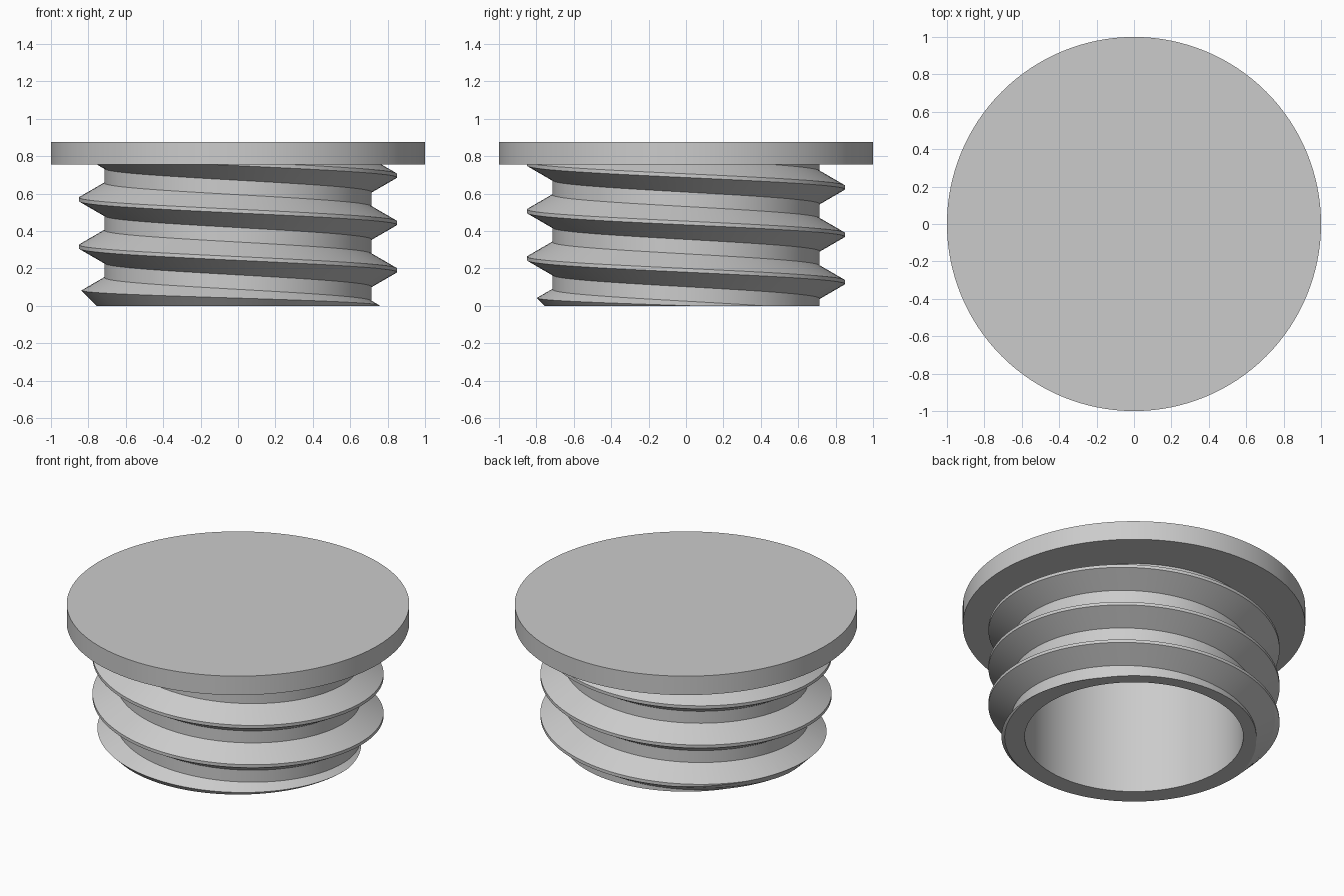
import bpy
import bmesh
from math import cos, sin, pi, tan, radians

SEGMENTS = 128
PITCH, CREST_Z = 0.253, 0.19
ROOT_R, CREST_R, BORE_R = 0.715, 0.85, 0.638
CAP_BOTTOM, CAP_TOP = 0.755, 0.877

if "Cube" in bpy.data.objects:
    bpy.data.objects.remove(bpy.data.objects["Cube"], do_unlink=True)

grey = bpy.data.materials.new("plain grey")
grey.use_nodes = True
grey.diffuse_color = (0.6, 0.6, 0.6, 1)
grey.node_tree.nodes["Principled BSDF"].inputs["Base Color"].default_value = (0.6, 0.6, 0.6, 1)


def finish(bm, name):
    bmesh.ops.recalc_face_normals(bm, faces=bm.faces)
    mesh = bpy.data.meshes.new(name)
    bm.to_mesh(mesh)
    bm.free()
    mesh.materials.append(grey)
    ob = bpy.data.objects.new(name, mesh)
    bpy.context.collection.objects.link(ob)
    return ob


def activate(ob):
    bpy.ops.object.select_all(action="DESELECT")
    ob.select_set(True)
    bpy.context.view_layer.objects.active = ob


def polar(r, angle, z):
    return (r * cos(angle), r * sin(angle), z)


def ring_solid(name, profile):
    """Closed (radius, height) profile turned around the z axis."""
    bm = bmesh.new()
    cols = [[bm.verts.new(polar(r, 2 * pi * i / SEGMENTS, z)) for r, z in profile]
            for i in range(SEGMENTS)]
    n = len(profile)
    for i in range(SEGMENTS):
        a, b = cols[i], cols[(i + 1) % SEGMENTS]
        for j in range(n):
            k = (j + 1) % n
            bm.faces.new((a[j], b[j], b[k], a[k]))
    return finish(bm, name)


def screw_solid(name, first, last):
    """Helical thread on a core, longer than needed at both ends."""
    flat = 0.01
    base = flat + (CREST_R - ROOT_R) * tan(radians(30))
    tooth = [(ROOT_R, -base), (CREST_R, -flat), (CREST_R, flat), (ROOT_R, base)]
    points = [(r, CREST_Z + k * PITCH + dz) for k in range(first, last) for r, dz in tooth]
    bm = bmesh.new()
    cols = []
    for i in range(SEGMENTS):
        t = i / SEGMENTS
        cols.append([bm.verts.new(polar(r, 2 * pi * t, z - PITCH * t)) for r, z in points])
    n, step = len(points), len(tooth)
    for i in range(SEGMENTS - 1):
        a, b = cols[i], cols[i + 1]
        for j in range(n - 1):
            bm.faces.new((a[j], b[j], b[j + 1], a[j + 1]))
    # After one turn each tooth meets the one below it
    a, b = cols[-1], cols[0]
    for j in range(step, n - 1):
        bm.faces.new((a[j], b[j - step], b[j - step + 1], a[j + 1]))
    # Close both ends with a fan to the axis
    tips = [bm.verts.new((0, 0, z)) for z in (points[0][1] - 1, points[-1][1] + 1)]
    middle = (points[0][1] + points[-1][1]) / 2
    for e in [e for e in bm.edges if e.is_boundary]:
        high = (e.verts[0].co.z + e.verts[1].co.z) / 2 > middle
        bm.faces.new((e.verts[0], e.verts[1], tips[int(high)]))
    return finish(bm, name)


# Threaded sleeve: helical thread trimmed to a bored, chamfered ring
sleeve = screw_solid("threaded_sleeve", -3, 7)
envelope = ring_solid("sleeve_envelope", [
    (BORE_R, 0), (0.755, 0), (0.875, 0.12), (0.875, CAP_BOTTOM + 0.003), (BORE_R, CAP_BOTTOM + 0.003)])
envelope.hide_render = True
trim = sleeve.modifiers.new("trim", "BOOLEAN")
trim.operation = "INTERSECT"
trim.solver = "EXACT"
trim.object = envelope
activate(sleeve)
bpy.ops.object.modifier_apply(modifier=trim.name)
bpy.data.objects.remove(envelope, do_unlink=True)

# Flat round cap
bm = bmesh.new()
bmesh.ops.create_cone(bm, cap_ends=True, segments=SEGMENTS, radius1=1, radius2=1,
                      depth=CAP_TOP - CAP_BOTTOM)
bmesh.ops.translate(bm, vec=(0, 0, (CAP_TOP + CAP_BOTTOM) / 2), verts=bm.verts)
cap = finish(bm, "cap")

for ob in (sleeve, cap):
    activate(ob)
    bpy.ops.object.shade_smooth_by_angle(angle=radians(12))
